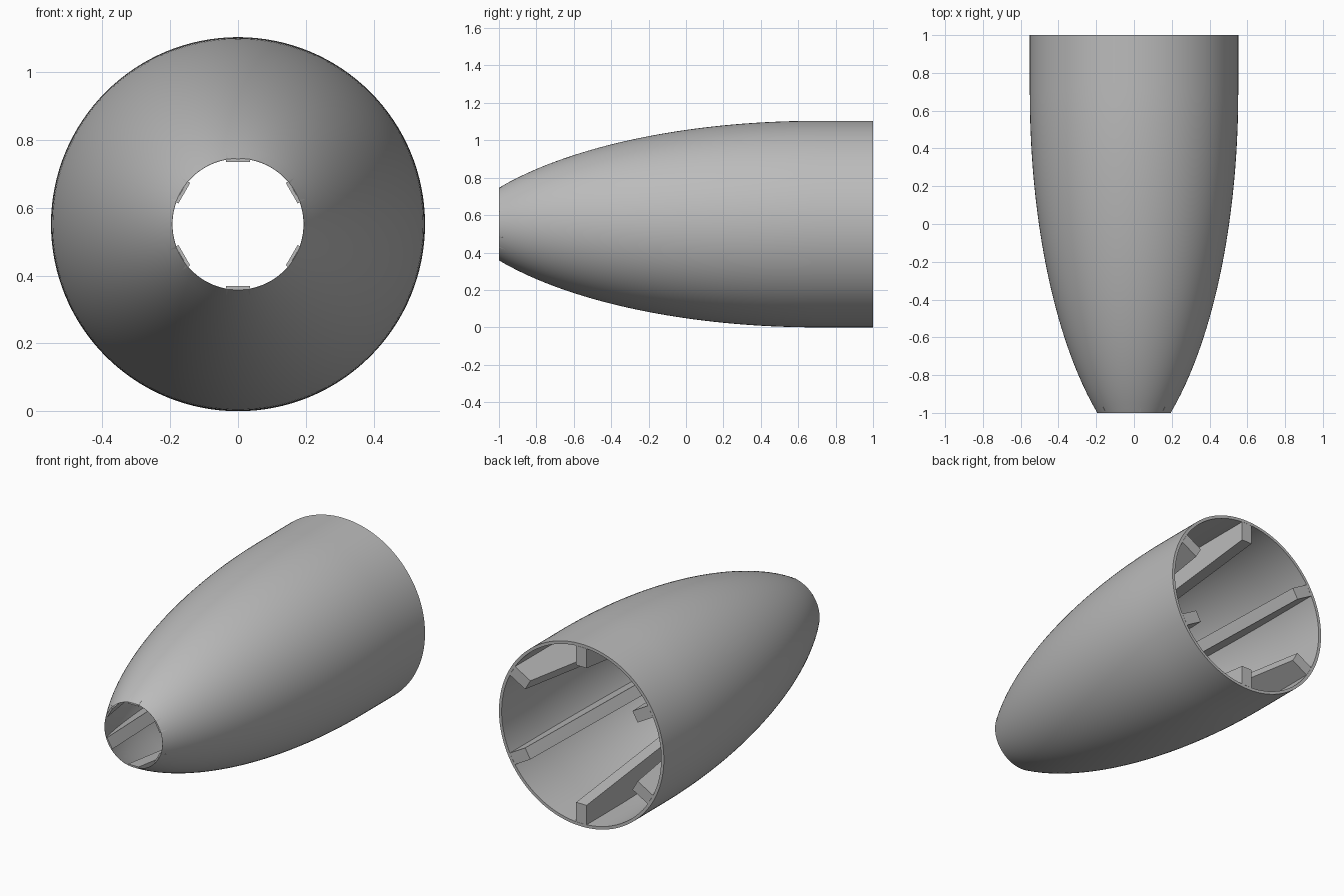
import bpy, math
from mathutils import Vector

old = bpy.data.objects.get("Cube")
if old:
    bpy.data.objects.remove(old)

RADIUS, SIDES, STEPS = 0.552, 128, 40
WALL = 0.018

grey = bpy.data.materials.new("plain grey")
grey.use_nodes = True
COLOUR = (0.5, 0.5, 0.5, 1)
grey.diffuse_color = COLOUR
grey.node_tree.nodes["Principled BSDF"].inputs["Base Color"].default_value = COLOUR


def outer(y):
    """Outer radius: a rounded nose that runs into a straight collar."""
    u = max(0.0, 0.7 - y) / 2.04
    return RADIUS - 0.8 * (1 - math.sqrt(1 - u * u))


def inner(y):
    """Inner radius: the wall thins towards the nose."""
    return outer(y) - 0.001 - (WALL - 0.001) * min(1, (y + 1) / 0.6)


def make(name, verts, faces):
    mesh = bpy.data.meshes.new(name)
    mesh.from_pydata(verts, [], faces)
    mesh.materials.append(grey)
    obj = bpy.data.objects.new(name, mesh)
    bpy.context.collection.objects.link(obj)
    obj.location.z = RADIUS
    return obj


# Shell: closed profile spun around the y axis
ys = [-1 + 2 * i / STEPS for i in range(STEPS + 1)]
profile = [(outer(y), y) for y in ys] + [(inner(y), y) for y in reversed(ys)]
n = len(profile)
verts, faces = [], []
for s in range(SIDES):
    a = 2 * math.pi * s / SIDES
    verts += [(r * math.cos(a), y, r * math.sin(a)) for r, y in profile]
    t = (s + 1) % SIDES
    for i in range(n):
        j = (i + 1) % n
        faces.append((s * n + i, s * n + j, t * n + j, t * n + i))
shell = make("shell", verts, faces)
bpy.context.view_layer.objects.active = shell
shell.select_set(True)
bpy.ops.object.shade_smooth_by_angle(angle=math.radians(35))

# Six inner ribs: straight inner edge, outer edge buried in the wall
for k in range(6):
    a = math.radians(30 + 60 * k)
    out = Vector((math.cos(a), 0, math.sin(a)))
    side = Vector((-math.sin(a), 0, math.cos(a))) * 0.035
    verts, faces = [], []
    for y in ys:
        low = 0.183 + (0.415 - 0.183) * (y + 1) / 2
        high = inner(y) - 0.001
        for r, w in ((low, -1), (low, 1), (high, 1), (high, -1)):
            verts.append(out * r + side * w + Vector((0, y, 0)))
    for i in range(STEPS):
        b = 4 * i
        for c in range(4):
            d = (c + 1) % 4
            faces.append((b + c, b + d, b + 4 + d, b + 4 + c))
    e = 4 * STEPS
    faces += [(3, 2, 1, 0), (e, e + 1, e + 2, e + 3)]
    make(f"rib_{k + 1}", verts, faces)
